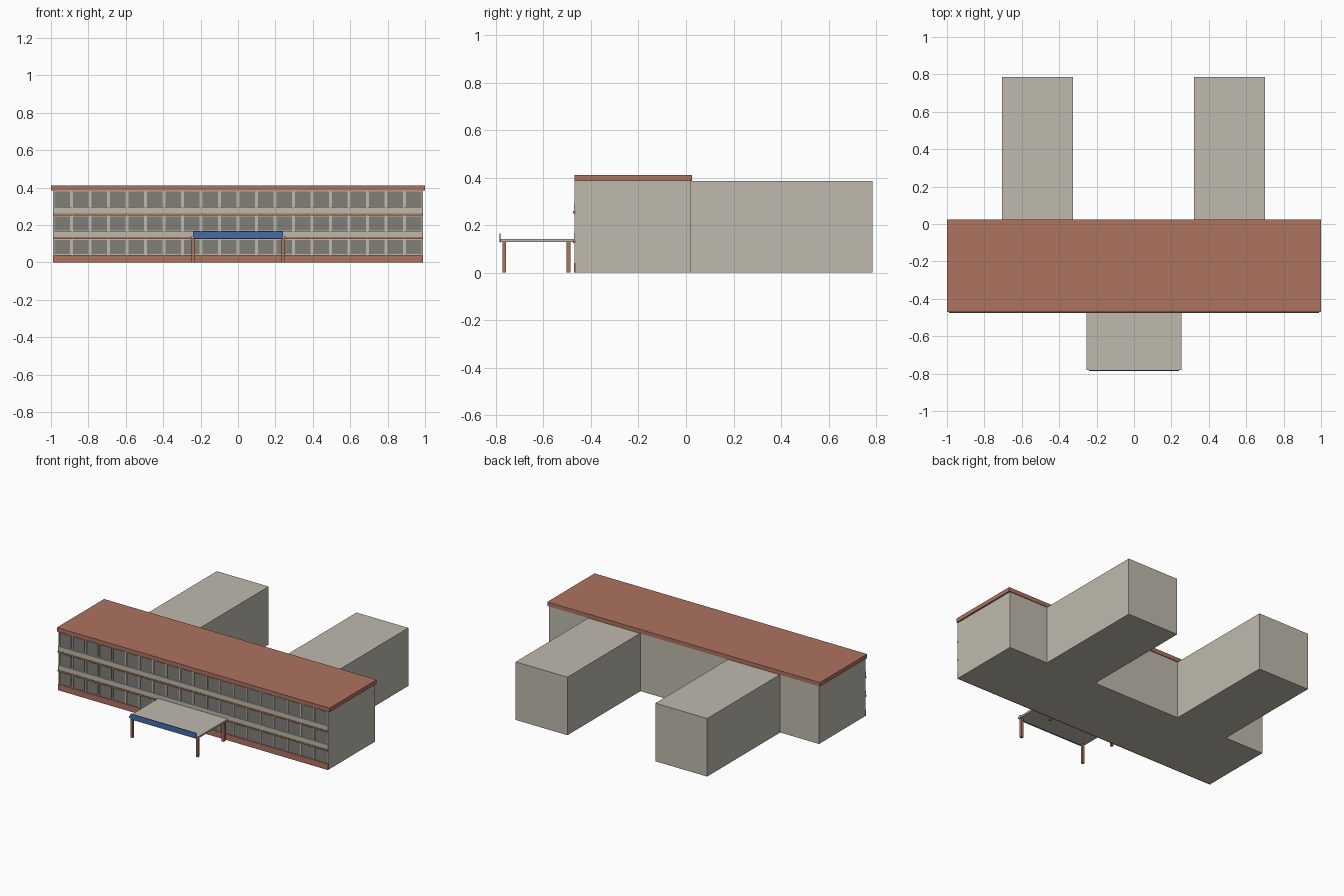
import bpy

cube = bpy.data.objects.get("Cube")
if cube:
    bpy.data.objects.remove(cube, do_unlink=True)


def material(name, r, g, b):
    m = bpy.data.materials.new(name)
    m.use_nodes = True
    m.diffuse_color = (r, g, b, 1)
    shader = m.node_tree.nodes["Principled BSDF"]
    shader.inputs["Base Color"].default_value = (r, g, b, 1)
    shader.inputs["Roughness"].default_value = 0.8
    return m


BEIGE = material("beige_wall", 0.52, 0.49, 0.42)
BRICK = material("terracotta", 0.42, 0.17, 0.115)
GLASS = material("grey_glass", 0.22, 0.21, 0.185)
BLUE = material("blue_sign", 0.06, 0.15, 0.40)


def box(name, mat, x, y, z):
    """Box spanning the (low, high) pairs along each axis."""
    bpy.ops.mesh.primitive_cube_add(size=1, location=[sum(p) / 2 for p in (x, y, z)])
    ob = bpy.context.object
    ob.name = name
    ob.scale = [p[1] - p[0] for p in (x, y, z)]
    bpy.ops.object.transform_apply(location=False, rotation=False, scale=True)
    ob.data.materials.append(mat)
    return ob


def repeat(ob, count, step):
    mod = ob.modifiers.new("repeat", "ARRAY")
    mod.count = count
    mod.use_relative_offset = False
    mod.use_constant_offset = True
    mod.constant_offset_displace = (step, 0, 0)


# Main block, rear wings and roof
HALF = 0.99
WALL = -0.463
box("main_block", BEIGE, (-HALF, HALF), (WALL, 0.02), (0, 0.385))
box("roof_slab", BRICK, (-1, 1), (-0.47, 0.025), (0.385, 0.412))
box("right_wing", BEIGE, (-0.705, -0.325), (0.02, 0.785), (0, 0.385))
box("left_wing", BEIGE, (0.32, 0.70), (0.02, 0.785), (0, 0.385))

# Facade plinth, spandrel bands and thin sill strips
full = (-HALF, HALF)
box("plinth", BRICK, full, (-0.472, WALL), (0, 0.04))
for i, base in enumerate((0.125, 0.25)):
    box(f"sill_strip_{i}", BRICK, full, (-0.475, WALL), (base, base + 0.01))
    box(f"spandrel_band_{i}", BEIGE, full, (-0.472, WALL), (base + 0.01, base + 0.042))

# Three storeys of windows with mullions
BAYS = 20
step = 2 * HALF / BAYS
for i, (low, high) in enumerate(((0.04, 0.125), (0.167, 0.25), (0.292, 0.385))):
    pane = box(f"window_panes_{i}", GLASS, (-HALF + 0.008, -HALF + step - 0.008),
               (WALL - 0.002, WALL), (low + 0.004, high - 0.006))
    repeat(pane, BAYS, step)
    post = box(f"mullions_{i}", BEIGE, (-HALF, -HALF + 0.008),
               (-0.469, WALL), (low, high))
    repeat(post, BAYS, (2 * HALF - 0.008) / BAYS)
    box(f"end_mullion_{i}", BEIGE, (HALF - 0.008, HALF), (-0.469, WALL), (low, high))

# Entrance canopy with posts and sign board
box("canopy", BEIGE, (-0.255, 0.255), (-0.78, WALL), (0.13, 0.142))
box("sign_board", BLUE, (-0.24, 0.24), (-0.785, -0.78), (0.127, 0.164))
for side, x in (("right", -0.24), ("left", 0.24)):
    for row, y in (("front", -0.765), ("rear", -0.495)):
        box(f"{row}_{side}_post", BRICK, (x - 0.008, x + 0.008),
            (y - 0.008, y + 0.008), (0, 0.13))
